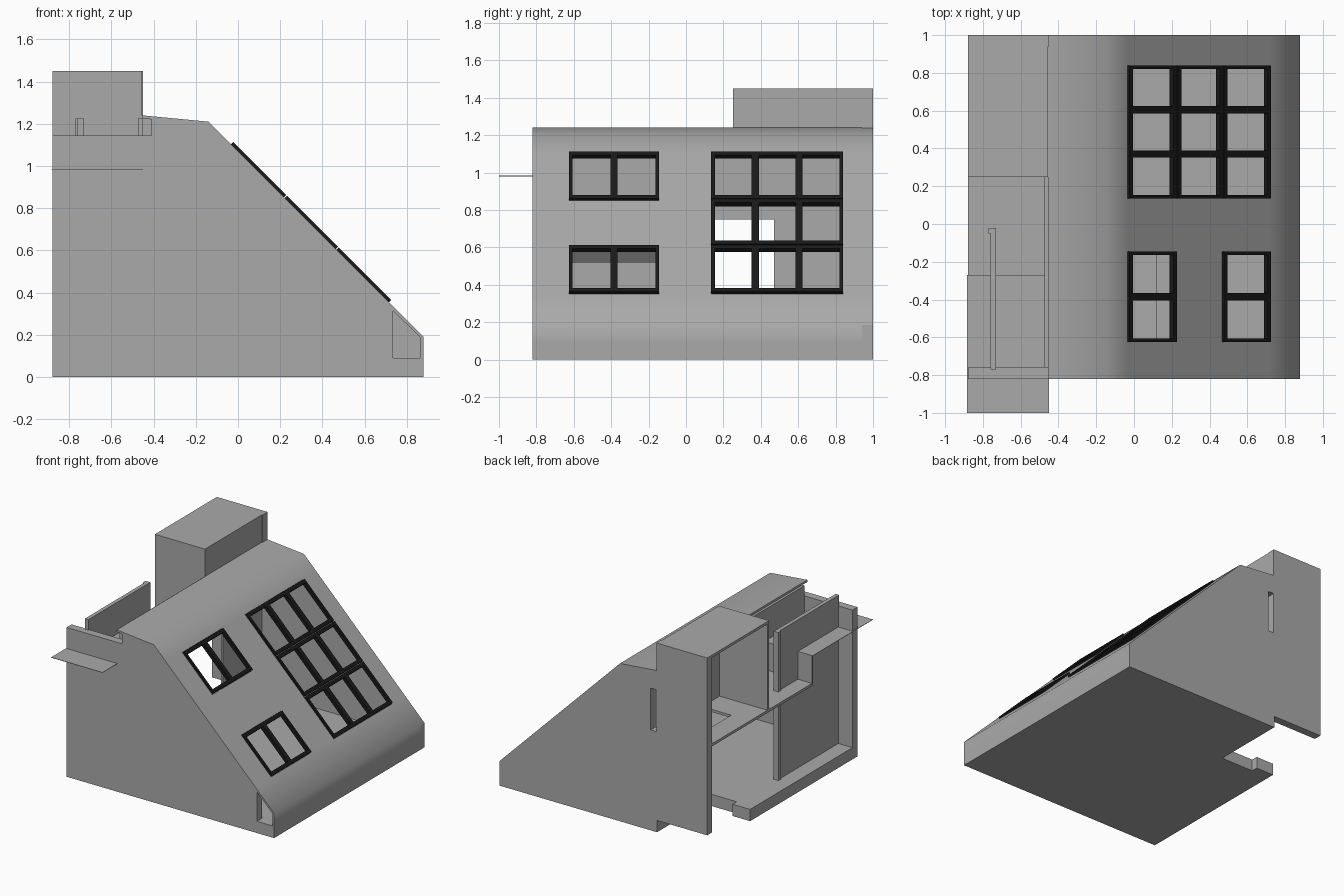
import bpy, bmesh, math
from mathutils import Vector

if "Cube" in bpy.data.objects:
    bpy.data.objects.remove(bpy.data.objects["Cube"])


def material(name, v):
    m = bpy.data.materials.new(name)
    m.diffuse_color = (v, v, v, 1)
    m.use_nodes = True
    m.node_tree.nodes["Principled BSDF"].inputs["Base Color"].default_value = m.diffuse_color
    return m


GREY = material("plain grey", 0.40)
BLACK = material("black frame", 0.01)
L, R, F, B = -0.88, 0.88, -0.82, 1.0      # outer limits of the house
RX = -0.455                               # left edge of the roof


def finish(name, bm, mat, smooth=False):
    bmesh.ops.recalc_face_normals(bm, faces=bm.faces)
    me = bpy.data.meshes.new(name)
    bm.to_mesh(me)
    bm.free()
    me.materials.append(mat)
    ob = bpy.data.objects.new(name, me)
    bpy.context.collection.objects.link(ob)
    return ob


def prism(bm, profile, y0, y1):
    """Extrude an (x, z) outline along y."""
    a = [bm.verts.new((x, y0, z)) for x, z in profile]
    b = [bm.verts.new((x, y1, z)) for x, z in profile]
    n = len(profile)
    bm.faces.new(a)
    bm.faces.new(b[::-1])
    for i in range(n):
        bm.faces.new((a[i], b[i], b[(i + 1) % n], a[(i + 1) % n]))


def slab(bm, x0, x1, y0, y1, z0, z1):
    prism(bm, [(x0, z0), (x1, z0), (x1, z1), (x0, z1)], y0, y1)


def boxes(name, *dims):
    bm = bmesh.new()
    for d in dims:
        slab(bm, *d)
    return finish(name, bm, GREY)


def plan(name, outline, z0, z1):
    """Extrude an (x, y) outline upwards."""
    bm = bmesh.new()
    f = bm.faces.new([bm.verts.new((x, y, z0)) for x, y in outline])
    r = bmesh.ops.extrude_face_region(bm, geom=[f])
    bmesh.ops.translate(bm, vec=(0, 0, z1 - z0),
                        verts=[v for v in r["geom"] if isinstance(v, bmesh.types.BMVert)])
    return finish(name, bm, GREY)


# Base with the notch at the back left
plan("base", [(L, F), (R, F), (R, B), (RX, B), (RX, 0.43), (-0.73, 0.43),
              (-0.73, 0.48), (L, 0.48)], 0, 0.09)

# Front gable wall, leaving the low corner open
bm = bmesh.new()
prism(bm, [(L, 0.09), (0.735, 0.09), (0.735, 0.33), (-0.14, 1.205), (-0.41, 1.232),
           (-0.41, 1.145), (L, 1.145)], F, -0.76)
finish("front_wall", bm, GREY)

# Back gable wall with a slit opening
bm = bmesh.new()
prism(bm, [(R, 0.09), (R, 0.185), (-0.14, 1.205), (-0.40, 1.232), (-0.40, 0.09)], 0.94, B)
slab(bm, -0.45, -0.40, 0.94, B, 0.09, 0.77)
slab(bm, -0.45, -0.40, 0.94, B, 1.09, 1.235)
slab(bm, L, -0.45, 0.94, B, 0.09, 1.45)
finish("back_wall", bm, GREY)

# Windows as (x0, x1, y0, y1) panes on the slope z = 1.07 - x
cx = [-0.035, 0.22, 0.465, 0.718]
by = [0.135, 0.37, 0.605, 0.84]
sy = [-0.625, -0.385, -0.145]
panes = [(cx[i], cx[i + 1], by[j], by[j + 1]) for i in range(3) for j in range(3)]
panes += [(cx[i], cx[i + 1], sy[j], sy[j + 1]) for i in (0, 2) for j in range(2)]

# Roof sheet: top strip, slope with window holes, low wall at the eaves
prof = [(RX, 1.24), (-0.14, 1.21)] + [(x, 1.07 - x) for x in cx] + [(R, 0.19), (R, 0.09)]
ys = sorted([F, B] + by + sy)
bm = bmesh.new()
grid = [[bm.verts.new((x, y, z)) for y in ys] for x, z in prof]
for i in range(len(prof) - 1):
    for j in range(len(ys) - 1):
        mx, my = (prof[i][0] + prof[i + 1][0]) / 2, (ys[j] + ys[j + 1]) / 2
        if any(a < mx < b and c < my < d for a, b, c, d in panes):
            continue
        f = bm.faces.new((grid[i][j], grid[i + 1][j], grid[i + 1][j + 1], grid[i][j + 1]))
        f.smooth = True
roof = finish("roof", bm, GREY)
if roof.data.polygons[0].normal.z < 0:
    roof.data.flip_normals()
mod = roof.modifiers.new("thickness", "SOLIDIFY")
mod.thickness = 0.015
mod.offset = -1
edge = roof.modifiers.new("sharp_rims", "EDGE_SPLIT")
edge.split_angle = math.radians(60)

# Black window frames lying on the slope
bm = bmesh.new()


def bar(x0, x1, y0, y1):
    lo, hi = -0.01, 0.010
    pts = [(x0 + lo, 1.07 - x0 + lo), (x1 + lo, 1.07 - x1 + lo),
           (x1 + hi, 1.07 - x1 + hi), (x0 + hi, 1.07 - x0 + hi)]
    prism(bm, pts, y0, y1)


w, g = 0.019, 0.002
for x0, x1, y0, y1 in panes:
    x0, x1 = x0 + g, x1 - g
    bar(x0, x0 + w, y0, y1)
    bar(x1 - w, x1, y0, y1)
    bar(x0 + w, x1 - w, y0, y0 + w)
    bar(x0 + w, x1 - w, y1 - w, y1)
finish("window_frames", bm, BLACK)

# Tower at the back left, open on its left side
boxes("tower", (L, RX, 0.25, 0.94, 1.43, 1.45), (L, RX, 0.25, 0.27, 0.77, 1.43),
      (-0.475, RX, 0.27, 0.94, 0.77, 1.43))

# Upper floor with stair opening, and the riser to the raised platform
plan("upper_floor", [(L, -0.27), (RX, -0.27), (RX, 0.48), (-0.72, 0.48), (-0.72, 0.94),
                     (L, 0.94)], 0.75, 0.77)
boxes("platform_riser", (L, RX, -0.28, -0.27, 0.75, 0.98))

# Raised platform running out through the front as a paper-thin balcony
boxes("balcony_platform", (L - 0.005, -0.45, -1.0, -0.27, 0.98, 0.983))

# Inner walls
boxes("upper_inner_wall", (-0.475, -0.45, -0.76, 0.94, 0.77, 1.225))
boxes("lower_inner_wall", (-0.475, RX, 0.47, 0.94, 0.09, 0.77))
boxes("thin_left_wall", (-0.76, -0.73, -0.77, -0.02, 0.09, 1.225),
      (-0.77, -0.73, -0.05, -0.02, 0.09, 1.225))

# Low inner ledge with a sloping edge behind the small windows
bm = bmesh.new()
prism(bm, [(RX, 0.60), (0.12, 0.62), (0.04, 0.52), (0.02, 0.52), (0.09, 0.60), (RX, 0.58)],
      -0.76, -0.13)
finish("inner_ledge", bm, GREY)
